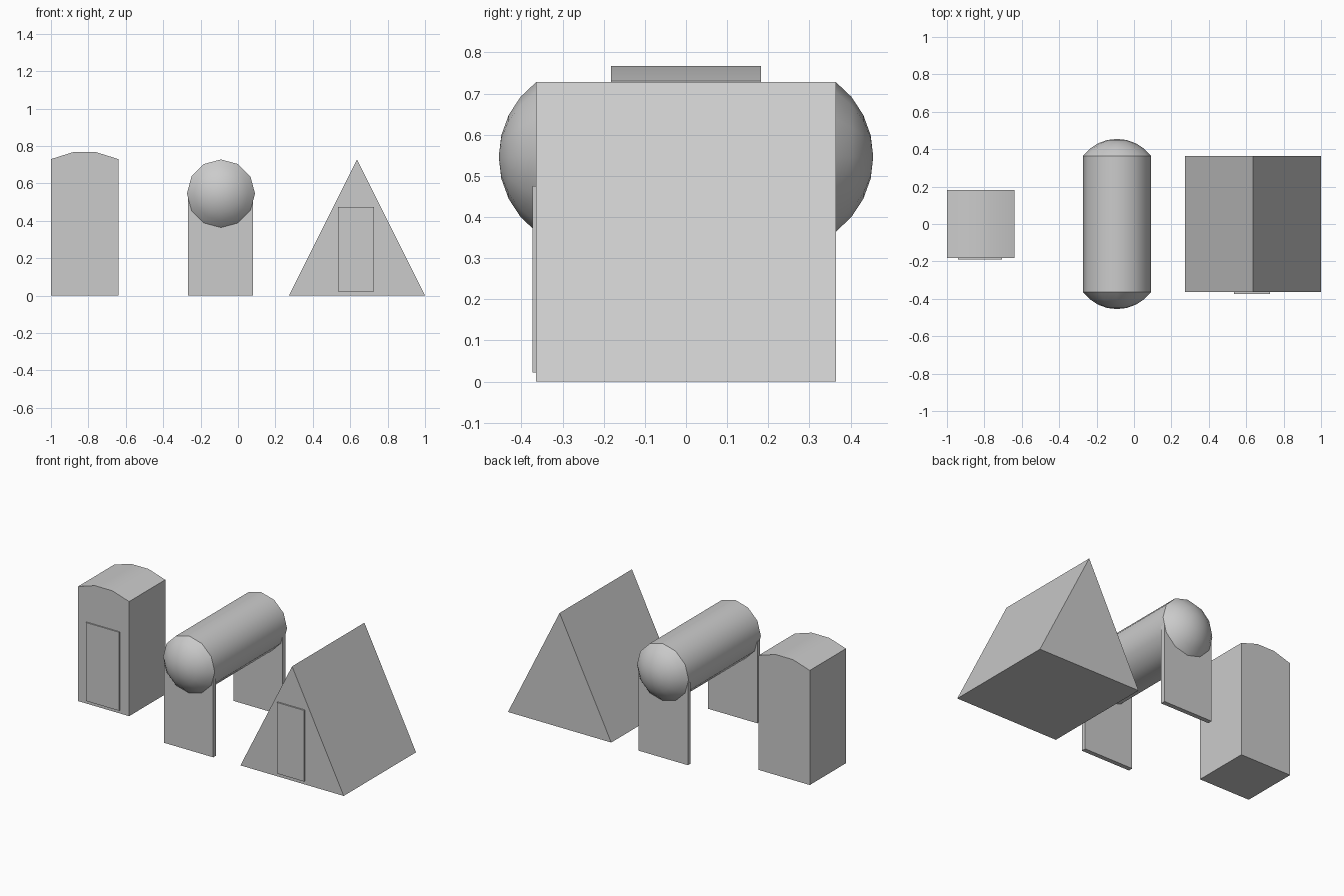
import bpy, bmesh, math

if "Cube" in bpy.data.objects:
    bpy.data.objects.remove(bpy.data.objects["Cube"])


def finish(name, bm, angle=None):
    bmesh.ops.recalc_face_normals(bm, faces=bm.faces)
    mesh = bpy.data.meshes.new(name)
    bm.to_mesh(mesh)
    bm.free()
    obj = bpy.data.objects.new(name, mesh)
    bpy.context.collection.objects.link(obj)
    if angle:
        bpy.ops.object.select_all(action='DESELECT')
        obj.select_set(True)
        bpy.context.view_layer.objects.active = obj
        bpy.ops.object.shade_smooth_by_angle(angle=math.radians(angle))
    return obj


def prism(name, profile, y0, y1, angle=None):
    """Extrude an (x, z) outline along y."""
    bm = bmesh.new()
    front = [bm.verts.new((x, y0, z)) for x, z in profile]
    back = [bm.verts.new((x, y1, z)) for x, z in profile]
    bm.faces.new(front)
    bm.faces.new(back)
    n = len(profile)
    for i in range(n):
        j = (i + 1) % n
        bm.faces.new((front[i], front[j], back[j], back[i]))
    return finish(name, bm, angle)


def panel(name, x0, x1, y0, y1, z0, z1):
    return prism(name, [(x0, z0), (x1, z0), (x1, z1), (x0, z1)], y0, y1)


def lathe_y(name, profile, cx, cz, sides, angle):
    """Revolve (radius, y) points around a y axis; the ends are poles."""
    bm = bmesh.new()
    rings = []
    for r, y in profile:
        if r < 1e-6:
            rings.append([bm.verts.new((cx, y, cz))] * sides)
        else:
            rings.append([bm.verts.new((cx + r * math.cos(2 * math.pi * k / sides), y,
                                        cz + r * math.sin(2 * math.pi * k / sides)))
                          for k in range(sides)])
    for a, b in zip(rings, rings[1:]):
        for k in range(sides):
            j = (k + 1) % sides
            bm.faces.new(list(dict.fromkeys((a[k], a[j], b[j], b[k]))))
    return finish(name, bm, angle)


# Booth with a shallow arched roof, and its door
prism("booth", [(-1, 0), (-0.64, 0), (-0.64, 0.73), (-0.758, 0.767),
                (-0.882, 0.767), (-1, 0.73)], -0.182, 0.182, 35)
panel("booth_door", -0.94, -0.705, -0.19, -0.18, 0.02, 0.52)

# Horizontal tank with spherical-cap ends
R, half, cap_r = 0.182, 0.364, 0.2275
spread = math.asin(R / cap_r)
cap = [(cap_r * math.sin(spread * i / 4),
        half + cap_r * (math.cos(spread * i / 4) - math.cos(spread))) for i in range(5)]
outline = [(r, -y) for r, y in cap] + cap[::-1]
lathe_y("tank", outline, -0.091, 0.546, 12, 35)

# Plate legs under each end of the tank
for name, y0, y1 in (("front_leg", -0.364, -0.335), ("back_leg", 0.335, 0.364)):
    panel(name, -0.268, 0.08, y0, y1, 0, 0.52)

# Triangular tent and its door
prism("tent", [(0.272, 0), (1, 0), (0.636, 0.728)], -0.364, 0.364)
panel("tent_door", 0.535, 0.727, -0.373, -0.36, 0.022, 0.475)
